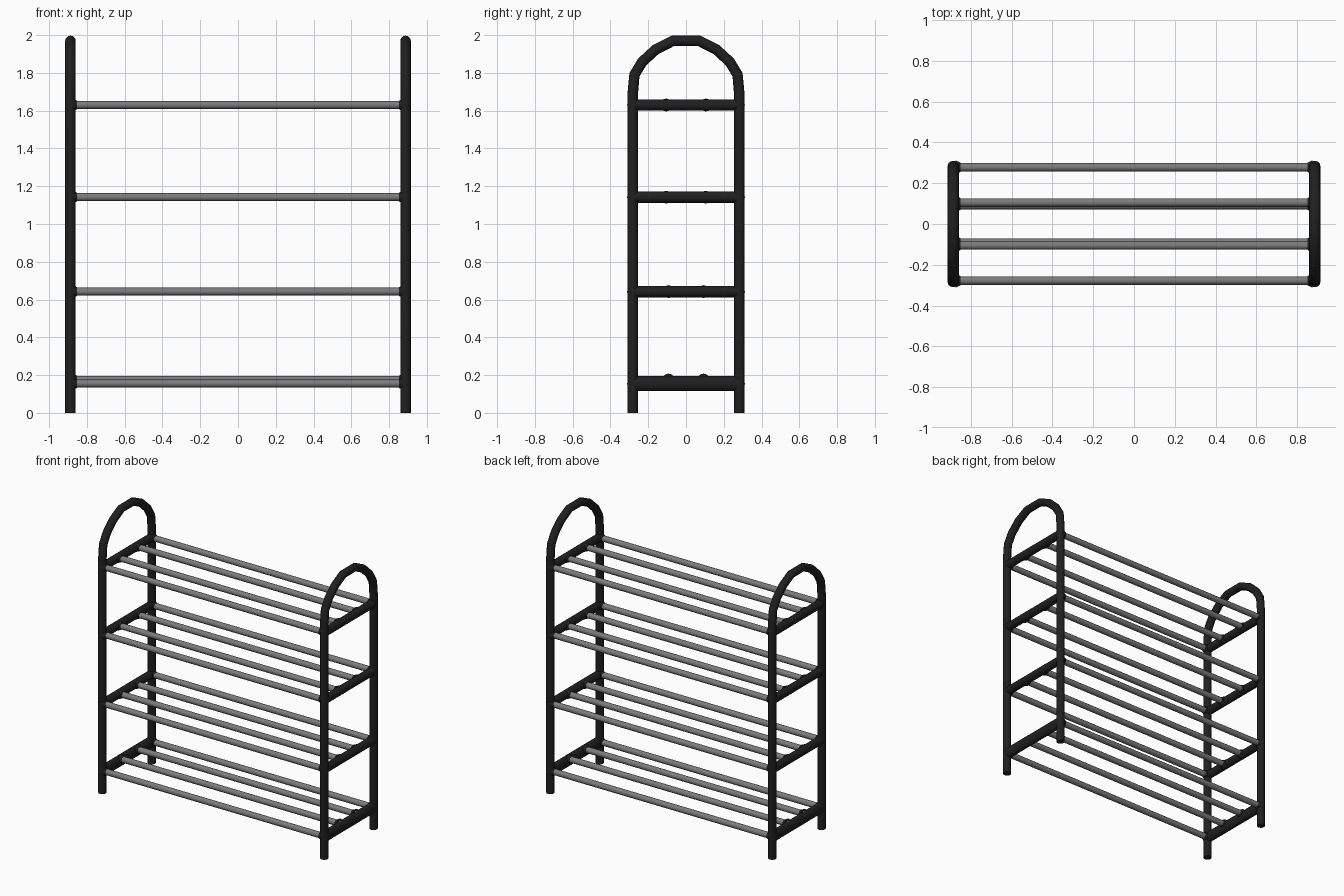
import bpy
from math import radians
from mathutils import Vector

cube = bpy.data.objects.get("Cube")
if cube:
    bpy.data.objects.remove(cube, do_unlink=True)


def material(name, value):
    mat = bpy.data.materials.new(name)
    mat.use_nodes = True
    colour = (value, value, value, 1)
    mat.diffuse_color = colour
    bsdf = mat.node_tree.nodes["Principled BSDF"]
    bsdf.inputs["Base Color"].default_value = colour
    bsdf.inputs["Roughness"].default_value = 0.6
    return mat


BLACK = material("black_plastic", 0.014)
GREY = material("grey_metal", 0.2)


def finish(obj, name, mat):
    obj.name = name
    obj.data.materials.append(mat)
    bpy.ops.object.shade_smooth_by_angle(angle=radians(50))
    return obj


def rod(name, start, end, r1, mat, r2=None, sides=12):
    """Round bar or taper between two points."""
    a, b = Vector(start), Vector(end)
    bpy.ops.mesh.primitive_cone_add(
        vertices=sides, radius1=r1, radius2=r1 if r2 is None else r2,
        depth=(b - a).length, location=(a + b) / 2,
        rotation=(b - a).to_track_quat("Z", "Y").to_euler())
    return finish(bpy.context.object, name, mat)


def tube(name, points, radius, mat):
    """Bent tube swept along a path."""
    curve = bpy.data.curves.new(name, "CURVE")
    curve.dimensions = "3D"
    curve.bevel_depth = radius
    curve.bevel_resolution = 4
    curve.use_fill_caps = True
    spline = curve.splines.new("POLY")
    spline.points.add(len(points) - 1)
    for p, co in zip(spline.points, points):
        p.co = (*co, 1)
    obj = bpy.data.objects.new(name, curve)
    bpy.context.collection.objects.link(obj)
    bpy.ops.object.select_all(action="DESELECT")
    obj.select_set(True)
    bpy.context.view_layer.objects.active = obj
    bpy.ops.object.convert(target="MESH")
    return finish(bpy.context.object, name, mat)


FRAME_X, FRAME_Y, FRAME_R = 0.887, 0.282, 0.028
ROD_R = 0.021
# Half of the hoop, from the foot up to the crown
HALF = [(FRAME_Y, 0), (FRAME_Y, 1.69), (0.273, 1.79), (0.232, 1.858),
        (0.16, 1.924), (0.068, 1.97)]
# Shelf height, half height of its cross bar, lift and depth of the inner rods
SHELVES = [(0.155, 0.04, 0.019, 0.092), (0.642, 0.03, 0, 0.092),
           (1.142, 0.03, 0, 0.105), (1.63, 0.03, 0, 0.105)]

for side, sx in (("left", 1), ("right", -1)):
    x = sx * FRAME_X
    # Hooped side frame
    path = [(x, -y, z) for y, z in HALF] + [(x, y, z) for y, z in reversed(HALF)]
    tube(f"{side}_side_frame", path, FRAME_R, BLACK)
    # Cross bars between the legs
    for i, (z, half_height, lift, inner_y) in enumerate(SHELVES):
        bar = rod(f"{side}_cross_bar_{i + 1}", (x, -FRAME_Y, z), (x, FRAME_Y, z),
                  FRAME_R, BLACK)
        bar.scale = (1, 1, 1)
        for v in bar.data.vertices:
            world = bar.matrix_basis @ v.co
            world.z = z + (world.z - z) * half_height / FRAME_R
            v.co = bar.matrix_basis.inverted() @ world

# Shelf rods with a tapered socket at each end
for i, (z, half_height, lift, inner_y) in enumerate(SHELVES):
    rows = [(-0.278, z), (-inner_y, z + lift), (inner_y, z + lift), (0.278, z)]
    for j, (y, rz) in enumerate(rows):
        rod(f"shelf_{i + 1}_rod_{j + 1}", (-FRAME_X, y, rz), (FRAME_X, y, rz),
            ROD_R, GREY)
        for side, sx in (("left", 1), ("right", -1)):
            rod(f"shelf_{i + 1}_{side}_socket_{j + 1}", (sx * 0.875, y, rz),
                (sx * 0.852, y, rz), 0.034, BLACK, 0.023)
